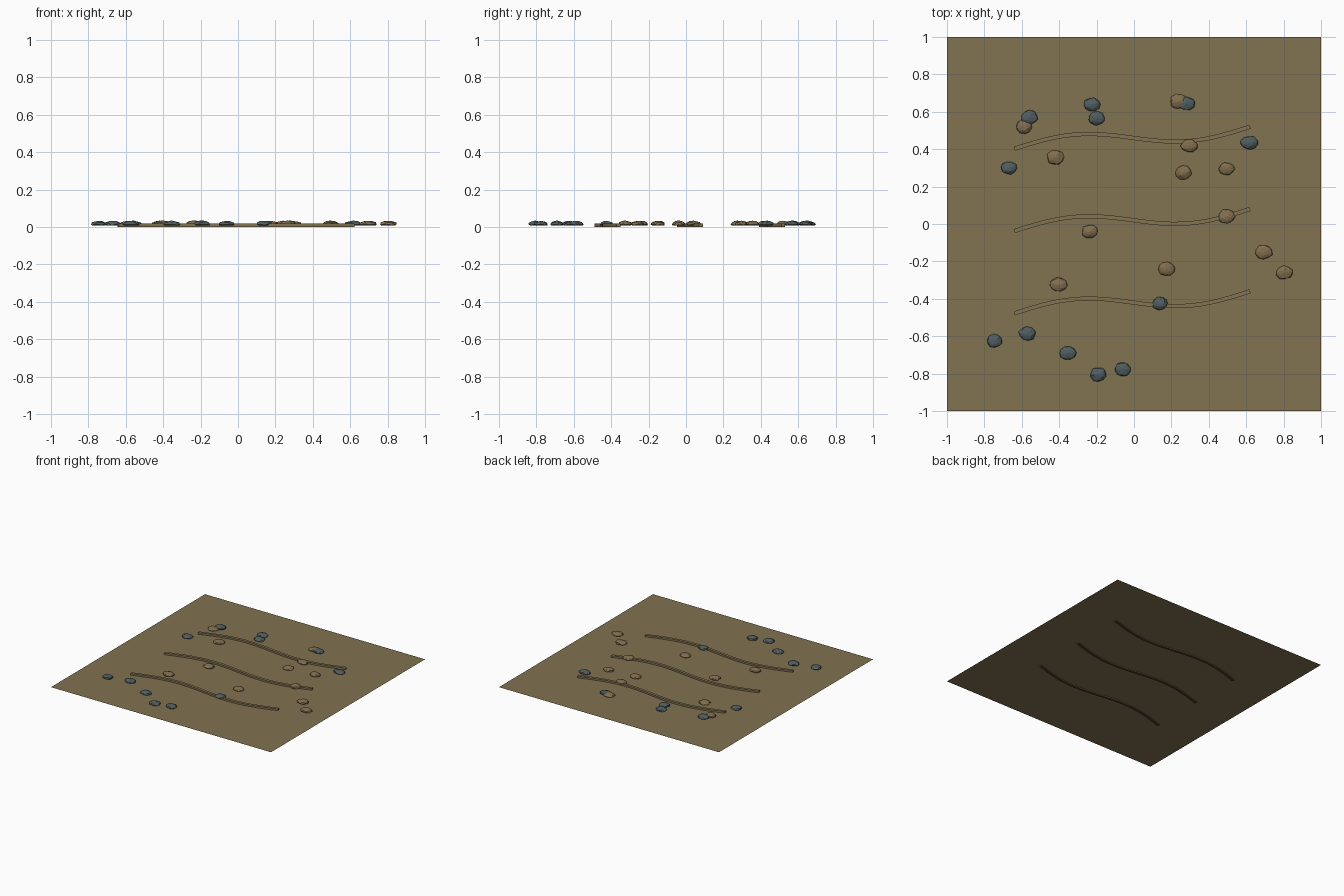
import bpy, bmesh, math, random
from mathutils import Vector

if "Cube" in bpy.data.objects:
    bpy.data.objects.remove(bpy.data.objects["Cube"])

random.seed(7)


def material(name, color):
    m = bpy.data.materials.new(name)
    m.diffuse_color = (*color, 1)
    m.use_nodes = True
    m.node_tree.nodes["Principled BSDF"].inputs["Base Color"].default_value = m.diffuse_color
    return m


SAND = material("dry_sand", (0.22, 0.17, 0.083))
RIDGE = material("ridge_sand", (0.23, 0.175, 0.085))
UNDER = material("dark_brown", (0.09, 0.045, 0.03))
TAN = material("tan_stone", (0.22, 0.155, 0.075))
SLATE = material("slate_stone", (0.08, 0.11, 0.115))


def make(name, bm, *mats):
    mesh = bpy.data.meshes.new(name)
    bm.to_mesh(mesh)
    bm.free()
    for m in mats:
        mesh.materials.append(m)
    ob = bpy.data.objects.new(name, mesh)
    bpy.context.collection.objects.link(ob)
    return ob


# Ground sheet
bm = bmesh.new()
bmesh.ops.create_grid(bm, x_segments=1, y_segments=1, size=1, 
                      )
for v in bm.verts:
    v.co.z = 0.006
make("ground", bm, SAND)

# Wavy sand ridges: a box section swept along a rising sine
def ridge_y(x):
    t = (x + 0.64) / 1.26
    return 0.402 + 0.118 * t + 0.046 * math.sin(2 * math.pi * t)


def ridge(name, dy, steps=24):
    bm = bmesh.new()
    rings = []
    section = [(-0.011, 0.0), (0.011, 0.0), (0.011, 0.02), (-0.011, 0.02)]
    for i in range(steps + 1):
        x = -0.64 + 1.26 * i / steps
        slope = (ridge_y(x + 0.001) - ridge_y(x - 0.001)) / 0.002
        n = Vector((-slope, 1)).normalized()
        rings.append([bm.verts.new((x + n.x * o, ridge_y(x) + n.y * o + dy, z))
                      for o, z in section])
    for a, b in zip(rings, rings[1:]):
        for k in range(4):
            bm.faces.new((a[k], a[(k + 1) % 4], b[(k + 1) % 4], b[k]))
    bm.faces.new(rings[0])
    bm.faces.new(rings[-1])
    bmesh.ops.recalc_face_normals(bm, faces=bm.faces)
    bm.normal_update()
    for f in bm.faces:
        f.material_index = 1 if f.normal.z < -0.5 else 0
    make(name, bm, RIDGE, UNDER)


for i in range(3):
    ridge(f"sand_ridge_{i + 1}", -0.44 * i)


# Flattened, faceted pebbles
def stone(name, x, y, mat):
    bm = bmesh.new()
    bmesh.ops.create_icosphere(bm, subdivisions=2, radius=1)
    turn = random.uniform(0, 6.28)
    wide, deep = random.uniform(0.044, 0.05), random.uniform(0.036, 0.042)
    for v in bm.verts:
        v.co *= random.uniform(0.88, 1.06)
        cx, cy = v.co.x, v.co.y
        v.co.x = x + wide * (cx * math.cos(turn) - cy * math.sin(turn))
        v.co.y = y + deep * (cx * math.sin(turn) + cy * math.cos(turn))
        v.co.z = max(0.009, 0.014 + 0.02 * v.co.z)
    make(name, bm, mat)


tan_spots = [(-0.59, 0.52), (-0.42, 0.355), (0.24, 0.655), (0.295, 0.42),
             (0.265, 0.275), (0.495, 0.295), (0.495, 0.04), (-0.235, -0.04),
             (0.175, -0.24), (-0.405, -0.325), (0.695, -0.15), (0.805, -0.26)]
slate_spots = [(-0.56, 0.57), (-0.67, 0.30), (-0.225, 0.64), (-0.20, 0.565),
               (0.28, 0.645), (0.615, 0.435), (0.14, -0.425), (-0.745, -0.625),
               (-0.57, -0.585), (-0.355, -0.69), (-0.19, -0.805), (-0.06, -0.775)]
for i, (x, y) in enumerate(tan_spots):
    stone(f"tan_stone_{i + 1}", x, y, TAN)
for i, (x, y) in enumerate(slate_spots):
    stone(f"slate_stone_{i + 1}", x, y, SLATE)
